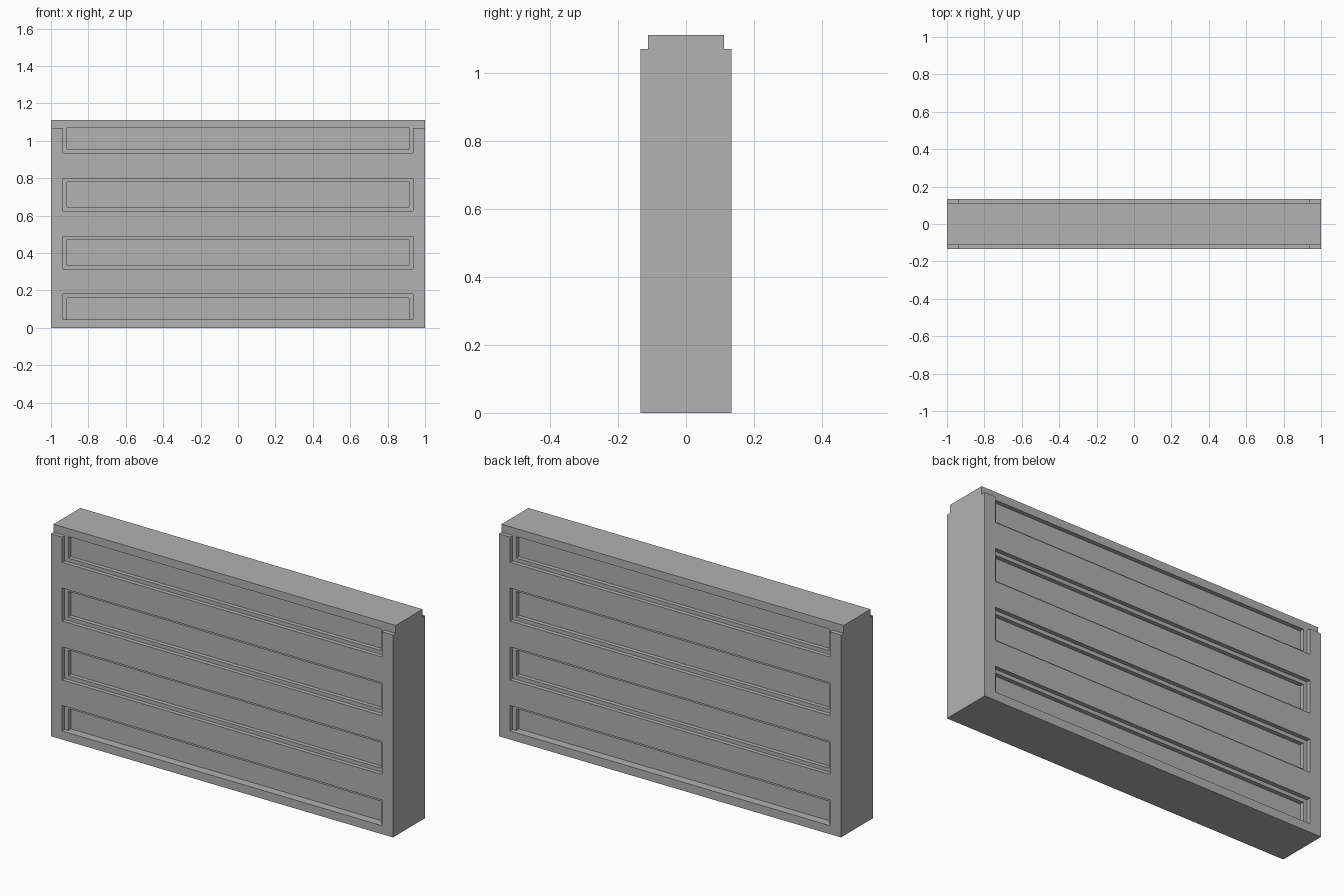
import bpy
import bmesh
from mathutils import Matrix, Vector

default = bpy.data.objects.get("Cube")
if default:
    bpy.data.objects.remove(default, do_unlink=True)

# Overall sizes: half depths of the three surface levels, and heights
FACE, STEP, FLOOR = 0.134, 0.112, 0.09
LEDGE, TOP = 1.07, 1.112
OUTER_X, INNER_X = 0.935, 0.913
LIP = 0.02

grey = bpy.data.materials.new("plain_grey")
grey.use_nodes = True
colour = (0.445, 0.445, 0.445, 1)
grey.diffuse_color = colour
grey.node_tree.nodes["Principled BSDF"].inputs["Base Color"].default_value = colour


def make_object(name, bm):
    bmesh.ops.recalc_face_normals(bm, faces=bm.faces)
    mesh = bpy.data.meshes.new(name)
    bm.to_mesh(mesh)
    bm.free()
    mesh.materials.append(grey)
    obj = bpy.data.objects.new(name, mesh)
    bpy.context.collection.objects.link(obj)
    return obj


def add_box(bm, half_x, y0, y1, z0, z1):
    size = Vector((2 * half_x, y1 - y0, z1 - z0))
    place = Matrix.Translation((0, (y0 + y1) / 2, (z0 + z1) / 2))
    bmesh.ops.create_cube(bm, size=1, matrix=place @ Matrix.Diagonal(size).to_4x4())


# Wall: stepped end profile drawn out along x
half = [(FACE, 0), (FACE, LEDGE), (STEP, LEDGE), (STEP, TOP)]
profile = half + [(-y, z) for y, z in reversed(half)]
bm = bmesh.new()
end = bm.faces.new([bm.verts.new((-1, y, z)) for y, z in profile])
drawn = bmesh.ops.extrude_face_region(bm, geom=[end])["geom"]
bmesh.ops.translate(bm, vec=(2, 0, 0),
                    verts=[v for v in drawn if isinstance(v, bmesh.types.BMVert)])
wall = make_object("panelled_wall", bm)

# Recess rows: bottom, top, lower lip, upper lip
rows = [(0.045, 0.18, 0, LIP), (0.315, 0.49, LIP, LIP),
        (0.626, 0.80, LIP, LIP), (0.936, LEDGE, LIP, 0)]
shallow, deep = bmesh.new(), bmesh.new()
for z0, z1, low, high in rows:
    outer_top = z1 if high else TOP + 0.1
    for side in (-1, 1):
        y0, y1 = sorted((side * STEP, side * 0.2))
        add_box(shallow, OUTER_X, y0, y1, z0, outer_top)
        y0, y1 = sorted((side * FLOOR, side * (STEP + 0.01)))
        add_box(deep, INNER_X, y0, y1, z0 + low, z1 - high)

# Cut the shallow step first, then the deeper panel inside it
for name, cutter_bm in (("shallow_recess", shallow), ("deep_recess", deep)):
    cutter = make_object(name + "_cutter", cutter_bm)
    cutter.hide_render = True
    cutter.hide_set(True)
    cut = wall.modifiers.new(name, 'BOOLEAN')
    cut.operation = 'DIFFERENCE'
    cut.solver = 'EXACT'
    cut.object = cutter

# Bake the cuts and drop the cutters
bpy.context.view_layer.update()
graph = bpy.context.evaluated_depsgraph_get()
baked = bpy.data.meshes.new_from_object(wall.evaluated_get(graph))
cutters = [m.object for m in wall.modifiers]
wall.modifiers.clear()
wall.data = baked
for cutter in cutters:
    bpy.data.objects.remove(cutter, do_unlink=True)
